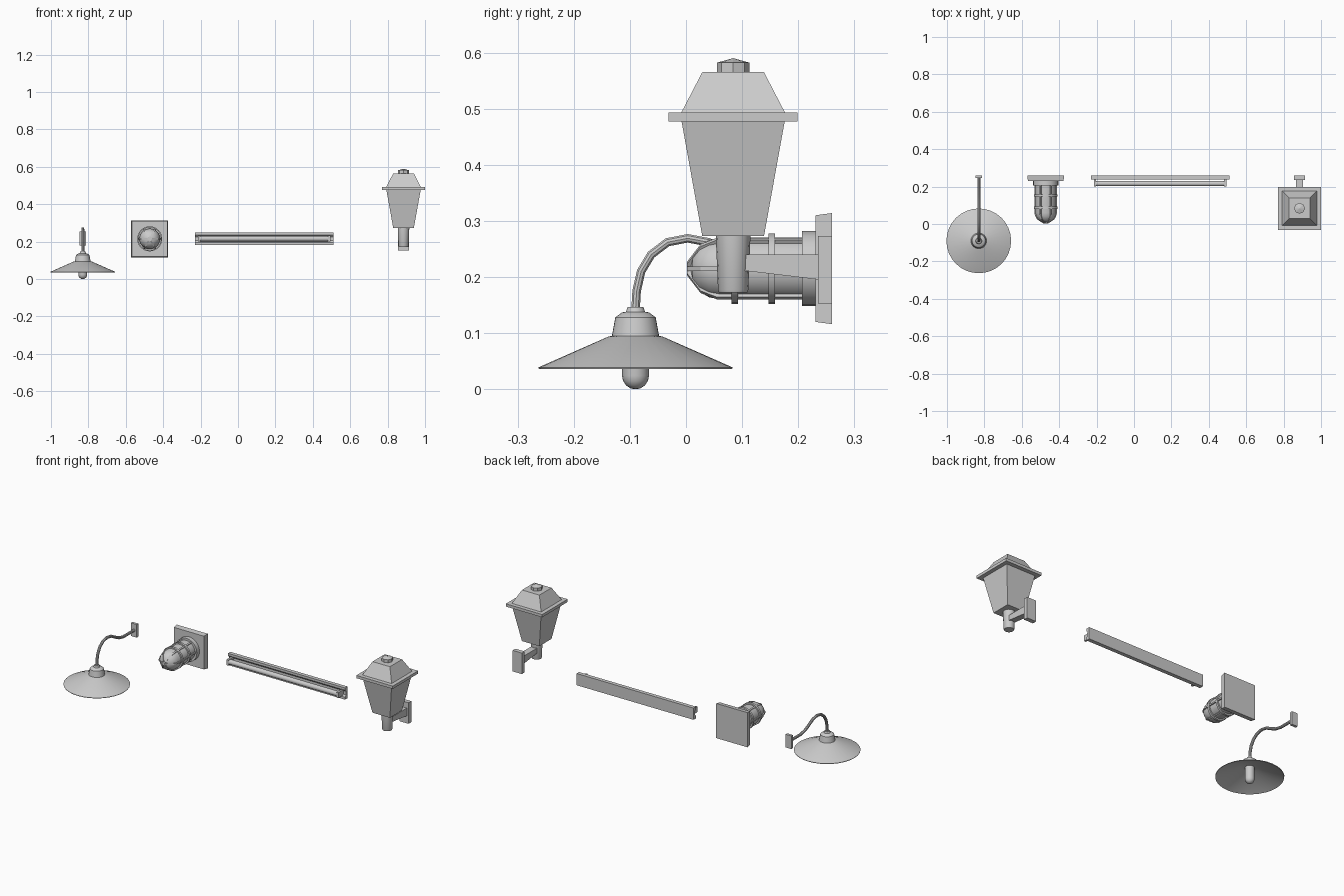
import bpy, bmesh, math
from mathutils import Vector, Matrix

if "Cube" in bpy.data.objects:
    bpy.data.objects.remove(bpy.data.objects["Cube"])


def finish(name, bm, smooth=False):
    bmesh.ops.recalc_face_normals(bm, faces=bm.faces)
    me = bpy.data.meshes.new(name)
    bm.to_mesh(me)
    bm.free()
    ob = bpy.data.objects.new(name, me)
    bpy.context.collection.objects.link(ob)
    if smooth:
        bpy.ops.object.select_all(action='DESELECT')
        ob.select_set(True)
        bpy.context.view_layer.objects.active = ob
        bpy.ops.object.shade_smooth_by_angle(angle=math.radians(35))
    return ob


def loft(name, rings, smooth=False):
    """Skin a list of equal-length point rings and cap both ends."""
    bm = bmesh.new()
    vr = [[bm.verts.new(p) for p in r] for r in rings]
    n = len(vr[0])
    for a, b in zip(vr, vr[1:]):
        for i in range(n):
            j = (i + 1) % n
            bm.faces.new((a[i], a[j], b[j], b[i]))
    bm.faces.new(vr[0])
    bm.faces.new(vr[-1])
    return finish(name, bm, smooth)


def turned(name, loc, profile, n=24, axis='Z', smooth=True, phase=0.0):
    """Revolve (radius, height) pairs about an axis through loc."""
    rot = {'Z': Matrix(), 'Y': Matrix.Rotation(-math.pi / 2, 4, 'X'),
           'X': Matrix.Rotation(math.pi / 2, 4, 'Y')}[axis]
    rings = []
    for r, h in profile:
        r = max(r, 0.0004)
        rings.append([Vector(loc) + rot @ Vector((r * math.cos(t), r * math.sin(t), h))
                      for t in (phase + 2 * math.pi * i / n for i in range(n))])
    return loft(name, rings, smooth)


def box(name, x, y, z):
    return loft(name, [[(a, y[0], z[0]), (a, y[1], z[0]), (a, y[1], z[1]), (a, y[0], z[1])] for a in x])


def square_stack(name, cx, cy, levels):
    return loft(name, [[(cx + sx * h, cy + sy * h, z) for sx, sy in ((-1, -1), (1, -1), (1, 1), (-1, 1))]
                       for h, z in levels])


# --- gooseneck lamp: hollow shade, neck, bulb, bent arm, wall plate
gx, gy = -0.83, -0.09
turned("gooseneck_shade", (gx, gy, 0),
       [(0.044, 0.091), (0.172, 0.036), (0.173, 0.039), (0.048, 0.094), (0.042, 0.095),
        (0.036, 0.128), (0.024, 0.137), (0.017, 0.138), (0.014, 0.147)], 32)
turned("gooseneck_bulb", (gx, gy, 0),
       [(0.024, 0.093), (0.024, 0.024)] +
       [(0.024 * math.cos(t), 0.024 - 0.024 * math.sin(t)) for t in (0.4, 0.8, 1.2, 1.57)], 16)
path = [(-0.09, 0.14), (-0.088, 0.175), (-0.08, 0.21), (-0.062, 0.24), (-0.033, 0.262),
        (0.003, 0.269), (0.04, 0.262), (0.075, 0.243), (0.11, 0.226), (0.15, 0.217),
        (0.2, 0.217), (0.25, 0.217)]
rings = []
for i, (y, z) in enumerate(path):
    a, b = path[max(i - 1, 0)], path[min(i + 1, len(path) - 1)]
    d = Vector((0, b[0] - a[0], b[1] - a[1])).normalized()
    side, up = Vector((1, 0, 0)), d.cross(Vector((1, 0, 0)))
    rings.append([Vector((gx, y, z)) + 0.008 * (math.cos(t) * side + math.sin(t) * up)
                  for t in (math.tau * k / 10 for k in range(10))])
loft("gooseneck_arm", rings, True)
box("gooseneck_wall_plate", (gx - 0.018, gx + 0.018), (0.245, 0.26), (0.18, 0.255))

# --- caged bulkhead light: tapered square plate, collar, glass, cage
cx, cz = -0.472, 0.215
loft("bulkhead_plate", [[(cx + sx * h, y, cz + sz * h) for sx, sz in ((-1, -1), (1, -1), (1, 1), (-1, 1))]
                        for h, y in ((0.095, 0.231), (0.099, 0.26))])
turned("bulkhead_collar", (cx, 0, cz), [(0.067, 0.207), (0.067, 0.235)], 24, 'Y')
turned("bulkhead_glass", (cx, 0, cz),
       [(0.055, 0.21), (0.055, 0.06), (0.051, 0.041), (0.041, 0.024), (0.024, 0.012), (0, 0.007)], 24, 'Y')
for i, y in enumerate((0.153, 0.087)):
    turned("cage_ring_%d" % (i + 1), (cx, 0, cz),
           [(0.053, y - 0.006), (0.063, y - 0.006), (0.063, y + 0.006), (0.053, y + 0.006)], 24, 'Y')
bar = [(0.061, 0.21), (0.061, 0.055), (0.048, 0.026), (0.012, 0.002), (0, 0.002)]
for k in range(6):
    t = math.tau * k / 6
    rad, tan = Vector((math.cos(t), 0, math.sin(t))), Vector((-math.sin(t), 0, math.cos(t)))
    rings = []
    for r, y in bar:
        q = (max(r - 0.009, -0.001), y + (0.007 if y < 0.05 else 0))
        rings.append([Vector((cx, yy, cz)) + rad * rr + tan * s
                      for rr, yy, s in ((r, y, -0.004), (r, y, 0.004), (q[0], q[1], 0.004), (q[0], q[1], -0.004))])
    loft("cage_bar_%d" % (k + 1), rings)

# --- fluorescent strip: channel with shallow trough, tube, end sockets
trough = [(0.26, 0.182), (0.238, 0.182), (0.238, 0.196), (0.247, 0.206),
          (0.247, 0.226), (0.238, 0.236), (0.238, 0.249), (0.26, 0.249)]
loft("strip_channel", [[(x, y, z) for y, z in trough] for x in (-0.23, 0.51)])
turned("strip_tube", (0, 0.216, 0.216), [(0.014, -0.212), (0.014, 0.492)], 16, 'X')
for i, x in enumerate((-0.214, 0.482)):
    box("strip_socket_%d" % (i + 1), (x, x + 0.012), (0.201, 0.25), (0.2, 0.232))

# --- square wall lantern: body, eave, roof, finial, stem, bracket
lx, ly = 0.885, 0.084
square_stack("lantern_body", lx, ly, [(0.055, 0.273), (0.092, 0.478)])
square_stack("lantern_eave", lx, ly, [(0.115, 0.477), (0.115, 0.493)])
square_stack("lantern_roof", lx, ly, [(0.093, 0.492), (0.055, 0.565)])
turned("lantern_finial", (lx, ly, 0), [(0.029, 0.56), (0.029, 0.582), (0, 0.59)], 8, smooth=False)
turned("lantern_stem", (lx, ly, 0), [(0.025, 0.172), (0.027, 0.177), (0.031, 0.275)], 16)
loft("lantern_arm", [[(x, 0.09, 0.24), (x, 0.24, 0.24), (x, 0.24, 0.195), (x, 0.09, 0.213)]
                     for x in (lx - 0.018, lx + 0.018)])
box("lantern_wall_plate", (lx - 0.029, lx + 0.029), (0.235, 0.26), (0.153, 0.273))
